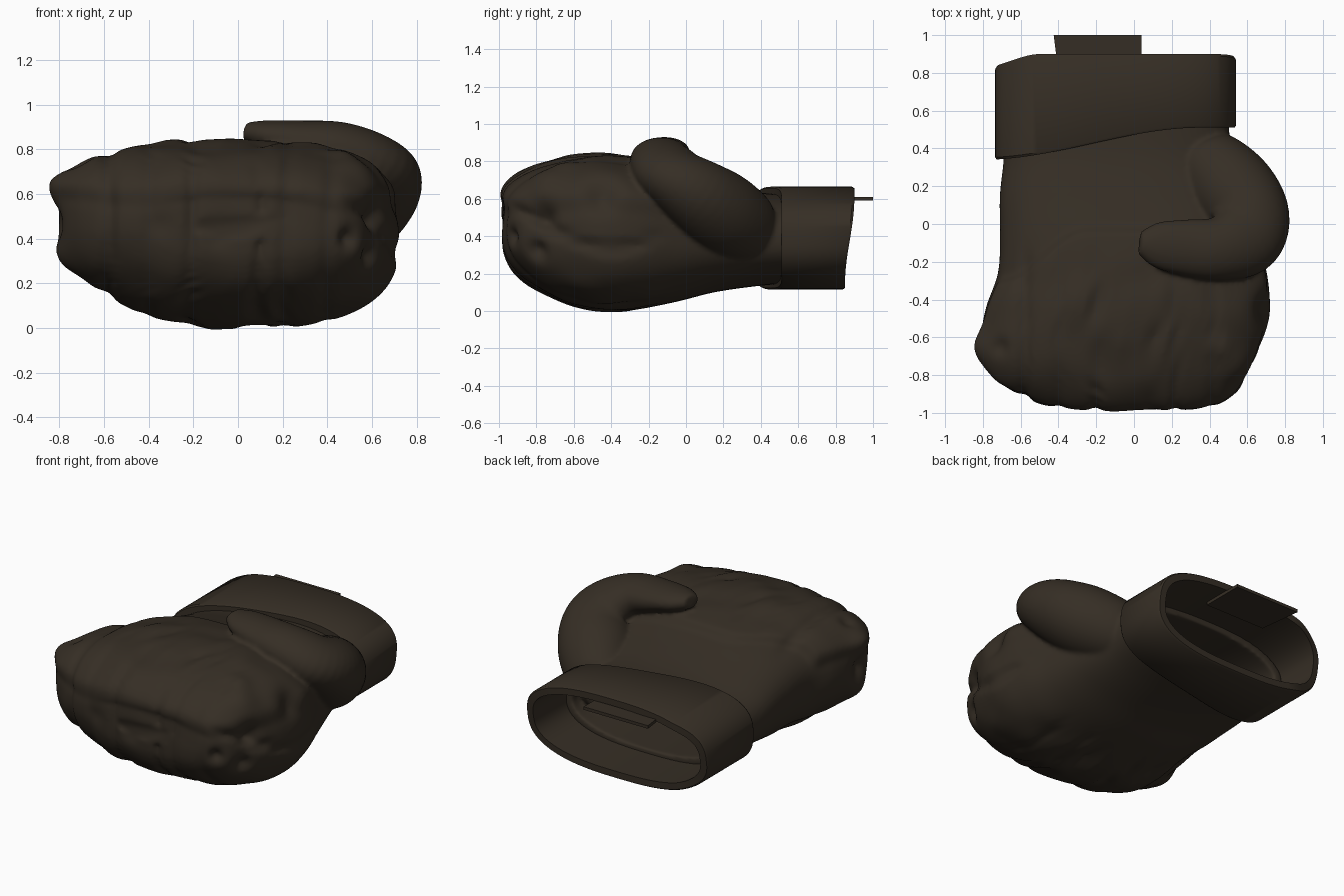
import bpy, bmesh, math
from mathutils import Vector, noise

if "Cube" in bpy.data.objects:
    bpy.data.objects.remove(bpy.data.objects["Cube"])

leather = bpy.data.materials.new("dark_brown_leather")
leather.use_nodes = True
COLOUR = (0.036, 0.027, 0.018, 1)
leather.diffuse_color = COLOUR
leather.node_tree.nodes["Principled BSDF"].inputs["Base Color"].default_value = COLOUR


def spline(rows, steps):
    """Catmull-Rom through rows of numbers."""
    out = []
    for i in range(len(rows) - 1):
        p = [rows[min(max(i + k, 0), len(rows) - 1)] for k in (-1, 0, 1, 2)]
        for s in range(steps):
            t = s / steps
            out.append([b + 0.5 * t * (c - a + t * (2*a - 5*b + 4*c - d + t * (3*(b - c) + d - a)))
                        for a, b, c, d in zip(*p)])
    return out + [list(rows[-1])]


def loft(bm, rings, capped=True):
    loops = [[bm.verts.new(p) for p in ring] for ring in rings]
    n = len(loops[0])
    faces = [bm.faces.new((a[i], a[(i + 1) % n], b[(i + 1) % n], b[i]))
             for a, b in zip(loops, loops[1:]) for i in range(n)]
    if capped:
        faces += [bm.faces.new(loops[0]), bm.faces.new(loops[-1])]
    bmesh.ops.recalc_face_normals(bm, faces=faces)


def section(y, x0, x1, z0, z1, power, skew=0.0, n=96):
    """Rounded cross-section whose underside rises towards -x."""
    pts = []
    for i in range(n):
        a = 2 * math.pi * i / n
        u, w = [math.copysign(abs(f) ** (2 / power), f) for f in (math.cos(a), math.sin(a))]
        z = (z0 + z1) / 2 + w * (z1 - z0) / 2
        if u < 0:
            z += skew * u * u * (1 - w) / 2
        pts.append(Vector(((x0 + x1) / 2 + u * (x1 - x0) / 2, y, z)))
    return pts


def finish(bm, name):
    mesh = bpy.data.meshes.new(name)
    bm.to_mesh(mesh)
    bm.free()
    mesh.materials.append(leather)
    ob = bpy.data.objects.new(name, mesh)
    bpy.context.collection.objects.link(ob)
    bpy.ops.object.select_all(action='DESELECT')
    ob.select_set(True)
    bpy.context.view_layer.objects.active = ob
    return ob


def step(lo, hi, v):
    t = min(max((v - lo) / (hi - lo), 0), 1)
    return t * t * (3 - 2 * t)


# Glove body: hand lining, then outer shell from wrist to knuckles
stations = [  # y, x min, x max, z min, z max, power, skew
    (0.55, -0.69, 0.50, 0.15, 0.62, 2.4, 0.0),
    (0.35, -0.69, 0.52, 0.13, 0.64, 2.4, 0.02),
    (0.15, -0.71, 0.58, 0.10, 0.69, 2.5, 0.05),
    (-0.05, -0.71, 0.64, 0.05, 0.75, 2.6, 0.08),
    (-0.25, -0.72, 0.70, 0.01, 0.79, 2.7, 0.12),
    (-0.45, -0.78, 0.72, 0.00, 0.81, 2.8, 0.15),
    (-0.65, -0.82, 0.67, 0.04, 0.79, 2.8, 0.15),
    (-0.80, -0.75, 0.60, 0.11, 0.75, 2.8, 0.13),
    (-0.91, -0.60, 0.53, 0.20, 0.68, 2.7, 0.08),
    (-0.97, -0.42, 0.42, 0.30, 0.60, 2.5, 0.04),
    (-0.985, -0.20, 0.22, 0.39, 0.52, 2.2, 0.0),
]
lining = [(0.1, -0.35, 0.3, 0.3, 0.5, 2.2), (0.2, -0.6, 0.43, 0.2, 0.58, 2.3),
          (0.55, -0.63, 0.44, 0.2, 0.57, 2.3)]
body = bmesh.new()
loft(body, [section(*s) for s in lining] + [section(*s) for s in spline(stations, 10)])
body.normal_update()

# Finger grooves (x, depth, width), dents and bumps (centre, amount, radius)
grooves = [(-0.58, 0.022, 0.03), (-0.40, 0.010, 0.03), (-0.21, 0.022, 0.025),
           (0.10, 0.022, 0.02), (0.21, 0.015, 0.03), (0.40, 0.010, 0.03)]
dents = [((-0.84, -0.65, 0.47), -0.07, 0.08), ((-0.80, -0.65, 0.30), 0.04, 0.10),
         ((-0.80, -0.65, 0.60), 0.03, 0.08), ((-0.70, -0.65, 0.72), -0.03, 0.04),
         ((0.49, -0.93, 0.40), -0.05, 0.04), ((0.60, -0.80, 0.32), -0.05, 0.05),
         ((0.62, -0.76, 0.50), -0.06, 0.06), ((0.70, -0.45, 0.62), -0.06, 0.08),
         ((0.55, -0.75, 0.72), 0.05, 0.10), ((0.11, -0.98, 0.44), 0.025, 0.025),
         ((-0.09, -0.98, 0.42), -0.018, 0.05), ((-0.35, -0.95, 0.46), -0.02, 0.06),
         ((0.45, -0.65, 0.76), 0.03, 0.07)]
moves = []
for v in body.verts:
    x, y, z = v.co
    fist = step(-0.05, -0.35, y) if y < 0 else 0
    d = -fist * sum(k * math.exp(-((x - g - 0.03 * (z - 0.4)) / w) ** 2) for g, k, w in grooves)
    d += sum(k * math.exp(-((v.co - Vector(c)).length / r) ** 2) for c, k, r in dents)
    d += fist * 0.014 * noise.noise(v.co * 5)
    # Curled fingertips stand proud of the palm along a slanting edge
    edge = -0.27 + 0.27 * step(-0.70, -0.25, x)
    d += 0.035 * step(0.2, 0.6, v.normal.z) * step(edge, edge - 0.07, y)
    # Fold lines on the outer side
    side = step(0.3, 0.8, v.normal.x) * fist
    d -= side * 0.025 * math.exp(-((z - 0.48 - 0.15 * math.sin(4 * y)) / 0.03) ** 2)
    moves.append((v, v.normal * d))
for v, move in moves:
    v.co += move

# Thumb: swollen tube curling over the fingers
thumb = spline([  # centre, half width, half height
    (0.30, 0.48, 0.41, 0.08, 0.08),
    (0.36, 0.36, 0.43, 0.18, 0.18),
    (0.50, 0.20, 0.52, 0.23, 0.22),
    (0.60, 0.06, 0.62, 0.22, 0.20),
    (0.58, -0.07, 0.72, 0.21, 0.16),
    (0.45, -0.13, 0.80, 0.17, 0.125),
    (0.28, -0.125, 0.84, 0.15, 0.09),
    (0.12, -0.11, 0.865, 0.12, 0.065),
    (0.03, -0.10, 0.88, 0.06, 0.04),
], 6)
rings = []
for i, (x, y, z, a, b) in enumerate(thumb):
    p, q = thumb[max(i - 1, 0)], thumb[min(i + 1, len(thumb) - 1)]
    along = (Vector(q[:3]) - Vector(p[:3])).normalized()
    side = along.cross(Vector((0, 0, 1))).normalized()
    up = side.cross(along)
    rings.append([Vector((x, y, z)) + side * a * math.cos(t) + up * b * math.sin(t)
                  for t in (2 * math.pi * k / 40 for k in range(40))])
loft(body, rings)

# Fuse body and thumb into one padded shell
glove = finish(body, "glove_body")
fuse = glove.modifiers.new("fuse", 'REMESH')
fuse.mode = 'VOXEL'
fuse.voxel_size = 0.014
fuse.use_smooth_shade = True
soften = glove.modifiers.new("soften", 'SMOOTH')
soften.factor = 0.5
soften.iterations = 3

# Wrist cuff: thick band with slanted front edge
cuff = bmesh.new()


def band(front, inset):
    ring = section(0, -0.735 + inset, 0.54 - inset, 0.115 + inset, 0.665 - inset, 2.7)
    for p in ring:
        if front:
            p.y = 0.34 + 0.17 * step(-0.8, 0.35, p.x)
        else:
            p.y = 0.80 + 0.05 * step(-0.74, -0.5, p.x) + 0.05 * step(0.15, 0.6, p.z)
    return ring


outer = [band(True, 0.06), band(True, 0.008), band(True, 0.0), band(False, 0.0)]
inner = [band(False, 0.008), band(False, 0.05), band(True, 0.06)]
for p in outer[2]:
    p.y += 0.012
for p in outer[3]:
    p.y -= 0.012
loft(cuff, outer + inner, capped=False)
bmesh.ops.remove_doubles(cuff, verts=cuff.verts, dist=0.0005)
bmesh.ops.recalc_face_normals(cuff, faces=cuff.faces)
finish(cuff, "wrist_cuff")
bpy.ops.object.shade_smooth_by_angle(angle=math.radians(35))

# Flat label tab inside the top of the cuff
tab = bmesh.new()
loft(tab, [[Vector(p + (z,)) for p in ((-0.39, 0.72), (0.04, 0.72), (0.04, 1.0), (-0.425, 1.0))]
           for z in (0.59, 0.61)])
finish(tab, "label_tab")
